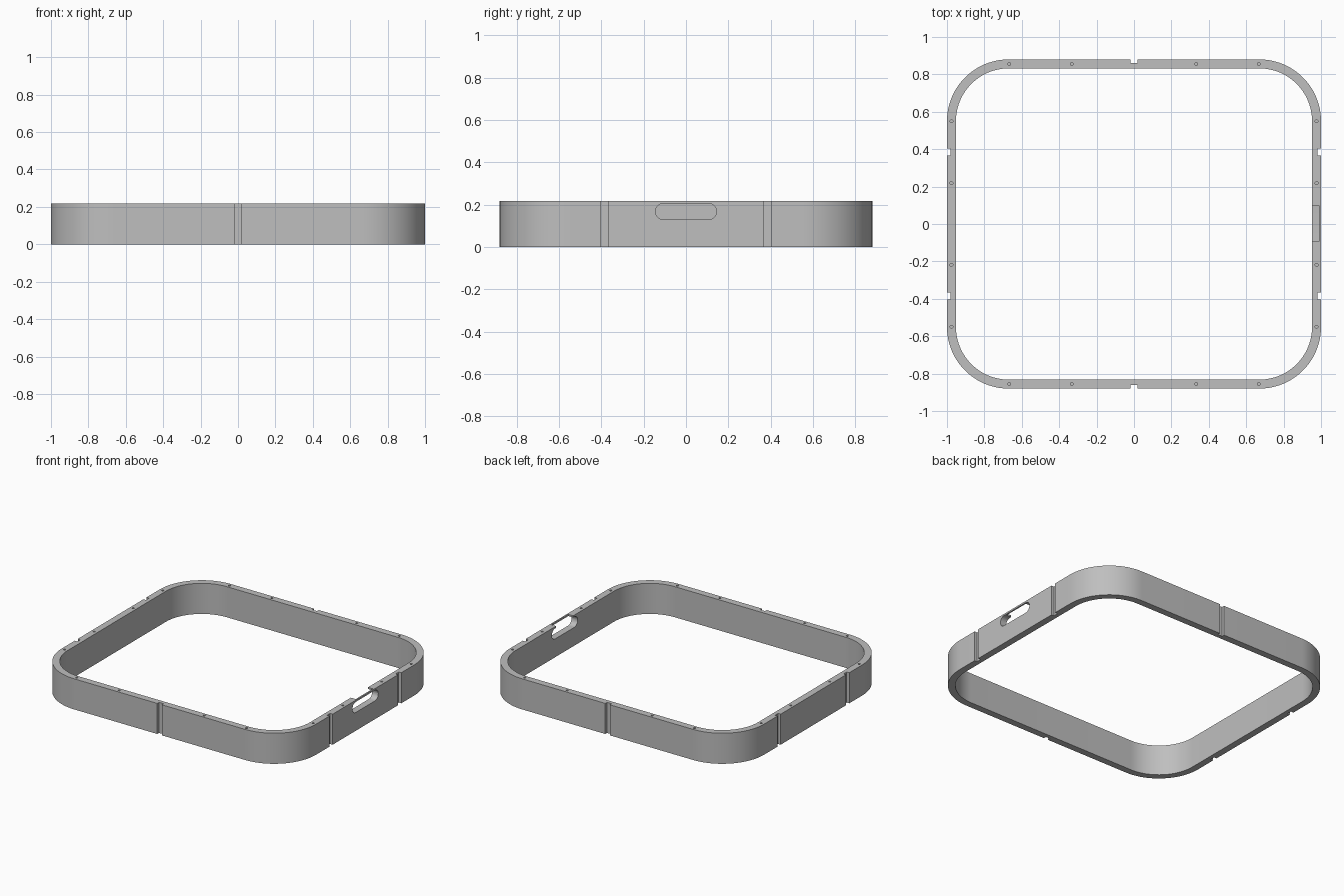
import bpy, bmesh, math
from mathutils import Matrix, Vector

cube = bpy.data.objects.get("Cube")
if cube:
    bpy.data.objects.remove(cube, do_unlink=True)

HX, HY, HEIGHT = 1.0, 0.88, 0.217
WALL, RADIUS, STEPS = 0.048, 0.33, 24

grey = bpy.data.materials.new("Plain grey")
grey.use_nodes = True
color = (0.52, 0.52, 0.52, 1)
grey.diffuse_color = color
grey.node_tree.nodes["Principled BSDF"].inputs["Base Color"].default_value = color


def make_object(name, bm):
    bmesh.ops.recalc_face_normals(bm, faces=bm.faces)
    mesh = bpy.data.meshes.new(name)
    bm.to_mesh(mesh)
    bm.free()
    mesh.materials.append(grey)
    obj = bpy.data.objects.new(name, mesh)
    bpy.context.collection.objects.link(obj)
    return obj


def add_box(bm, low, high):
    low, high = Vector(low), Vector(high)
    size = Matrix.Diagonal((*(high - low), 1))
    bmesh.ops.create_cube(bm, size=1, matrix=Matrix.Translation((low + high) / 2) @ size)


def add_prism(bm, points, offset):
    face = bm.faces.new([bm.verts.new(p) for p in points])
    new = bmesh.ops.extrude_face_region(bm, geom=[face])["geom"]
    bmesh.ops.translate(bm, vec=offset, verts=[v for v in new if isinstance(v, bmesh.types.BMVert)])


def rounded_outline(hx, hy, r, steps):
    """Corner arcs of a rounded rectangle, counter-clockwise."""
    pts = []
    for q, (sx, sy) in enumerate([(1, 1), (-1, 1), (-1, -1), (1, -1)]):
        for i in range(steps + 1):
            a = (q + i / steps) * math.pi / 2
            pts.append((sx * (hx - r) + r * math.cos(a), sy * (hy - r) + r * math.sin(a)))
    return pts


# Rounded rectangular frame
bm = bmesh.new()
outer = rounded_outline(HX, HY, RADIUS, STEPS)
inner = rounded_outline(HX - WALL, HY - WALL, RADIUS - WALL, STEPS)
loops = [[bm.verts.new((x, y, z)) for x, y in pts]
         for pts, z in [(outer, 0), (outer, HEIGHT), (inner, HEIGHT), (inner, 0)]]
count = len(outer)
for k in range(4):
    a, b = loops[k], loops[(k + 1) % 4]
    for i in range(count):
        j = (i + 1) % count
        bm.faces.new((a[i], a[j], b[j], b[i]))
frame = make_object("frame", bm)

# Vertical grooves in the outer wall
bm = bmesh.new()
half, depth = 0.018, 0.02
for s in (-1, 1):
    y0, y1 = sorted((s * (HY - depth), s * (HY + 0.1)))
    add_box(bm, (-half, y0, -0.1), (half, y1, HEIGHT + 0.1))
    x0, x1 = sorted((s * (HX - depth), s * (HX + 0.1)))
    for y in (-0.385, 0.385):
        add_box(bm, (x0, y - half, -0.1), (x1, y + half, HEIGHT + 0.1))
cutters = [make_object("groove_cutter", bm)]

# Small screw holes in the top rim
bm = bmesh.new()
spots = []
for s in (-1, 1):
    for t in (-1, 1):
        spots += [(t * x, s * (HY - WALL / 2)) for x in (0.333, 0.667)]
        spots += [(s * (HX - WALL / 2), t * y) for y in (0.219, 0.55)]
for x, y in spots:
    bmesh.ops.create_cone(bm, cap_ends=True, segments=12, radius1=0.008, radius2=0.008,
                          depth=0.1, matrix=Matrix.Translation((x, y, HEIGHT)))
cutters.append(make_object("screw_hole_cutter", bm))

# Rounded slot through the left wall
bm = bmesh.new()
slot = rounded_outline(0.145, 0.0375, 0.0374, 8)
add_prism(bm, [(0.9, y, z + 0.1675) for y, z in slot], (0.2, 0, 0))
cutters.append(make_object("slot_cutter", bm))

# Open notch in the rim above the slot, leaving a thin outer skin
bm = bmesh.new()
add_box(bm, (0.9, -0.094, 0.17), (0.99, 0.098, HEIGHT + 0.1))
cutters.append(make_object("notch_cutter", bm))

# Apply the cuts, then drop the cutters
bpy.ops.object.select_all(action="DESELECT")
bpy.context.view_layer.objects.active = frame
frame.select_set(True)
for cutter in cutters:
    cutter.hide_render = True
    mod = frame.modifiers.new(cutter.name, "BOOLEAN")
    mod.operation, mod.solver, mod.object = "DIFFERENCE", "EXACT", cutter
    bpy.ops.object.modifier_apply(modifier=mod.name)
    bpy.data.objects.remove(cutter, do_unlink=True)
bpy.ops.object.shade_smooth_by_angle(angle=math.radians(25))
